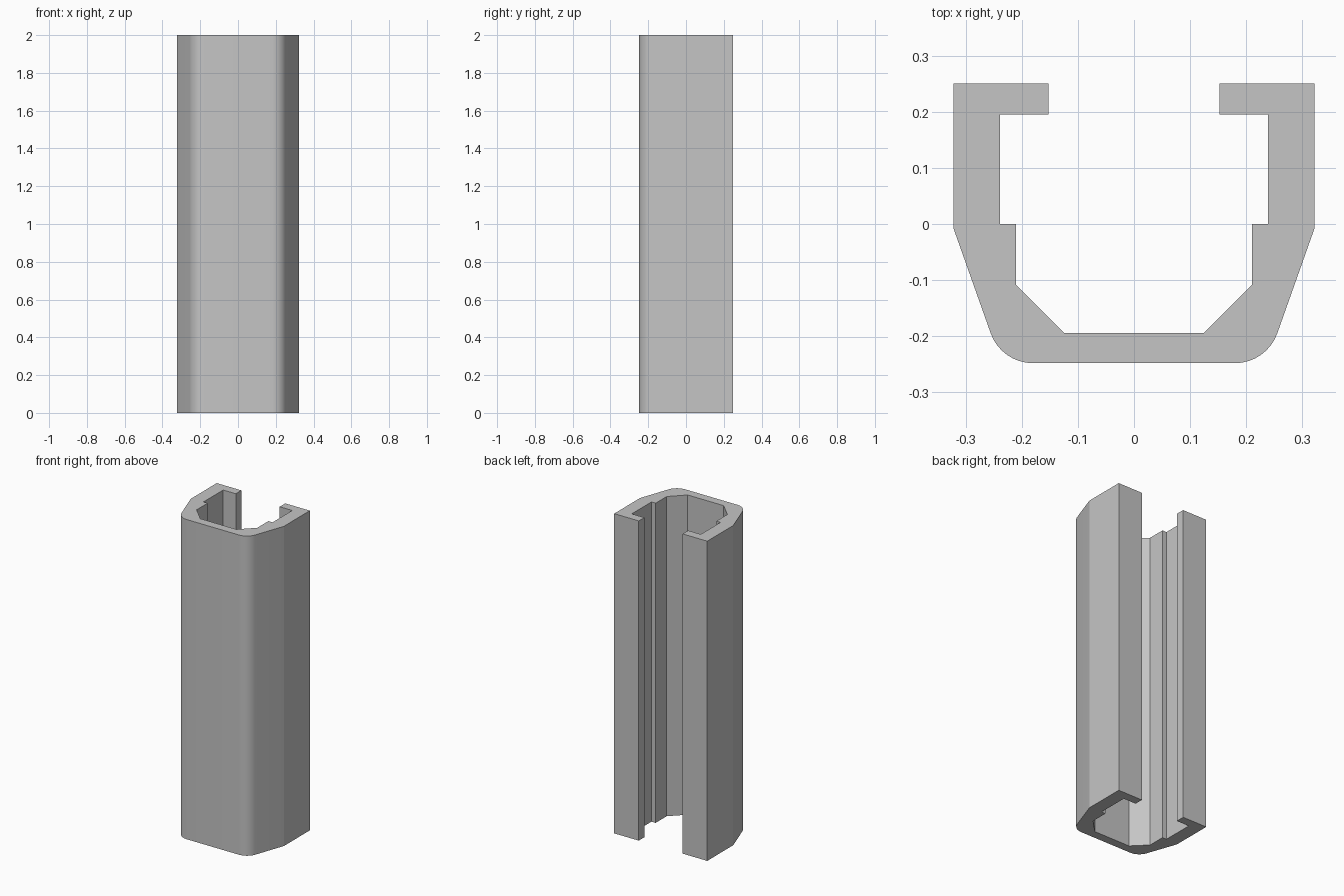
import bpy, bmesh
from math import sin, cos, radians

cube = bpy.data.objects.get("Cube")
if cube:
    bpy.data.objects.remove(cube, do_unlink=True)

HEIGHT = 2.0

# Plain grey finish
grey = bpy.data.materials.new("plain grey")
grey.use_nodes = True
colour = (0.56, 0.56, 0.56, 1)
grey.diffuse_color = colour
grey.node_tree.nodes["Principled BSDF"].inputs["Base Color"].default_value = colour

# Half cross-section: lip, side wall, slanted flank
outer = [(0.152, 0.25), (0.322, 0.25), (0.322, -0.007)]

# Rounded front corner, tangent to the flank and the front face
radius, centre_x, front_y = 0.08, 0.18, -0.248
steps = 8
for i in range(steps + 1):
    a = radians(-19.6 - 70.4 * i / steps)
    outer.append((centre_x + radius * cos(a), front_y + radius + radius * sin(a)))

# Inner channel: chamfer, ledge and the underside of the lip
inner = [(0.125, -0.194), (0.21, -0.109), (0.21, 0), (0.239, 0),
         (0.239, 0.195), (0.152, 0.195)]


def mirrored(points):
    return [(-x, y) for x, y in reversed(points)]


profile = outer + mirrored(outer) + mirrored(inner) + inner

# Extrude the closed section upwards
bm = bmesh.new()
base = bm.faces.new([bm.verts.new((x, y, 0)) for x, y in profile])
result = bmesh.ops.extrude_face_region(bm, geom=[base], use_keep_orig=True)
top = [g for g in result["geom"] if isinstance(g, bmesh.types.BMVert)]
bmesh.ops.translate(bm, verts=top, vec=(0, 0, HEIGHT))
bmesh.ops.recalc_face_normals(bm, faces=bm.faces)
mesh = bpy.data.meshes.new("channel_rail")
bm.to_mesh(mesh)
bm.free()
mesh.materials.append(grey)

rail = bpy.data.objects.new("channel_rail", mesh)
bpy.context.collection.objects.link(rail)

# Smooth only the rounded corners
bpy.ops.object.select_all(action="DESELECT")
rail.select_set(True)
bpy.context.view_layer.objects.active = rail
bpy.ops.object.shade_smooth_by_angle(angle=radians(15))
